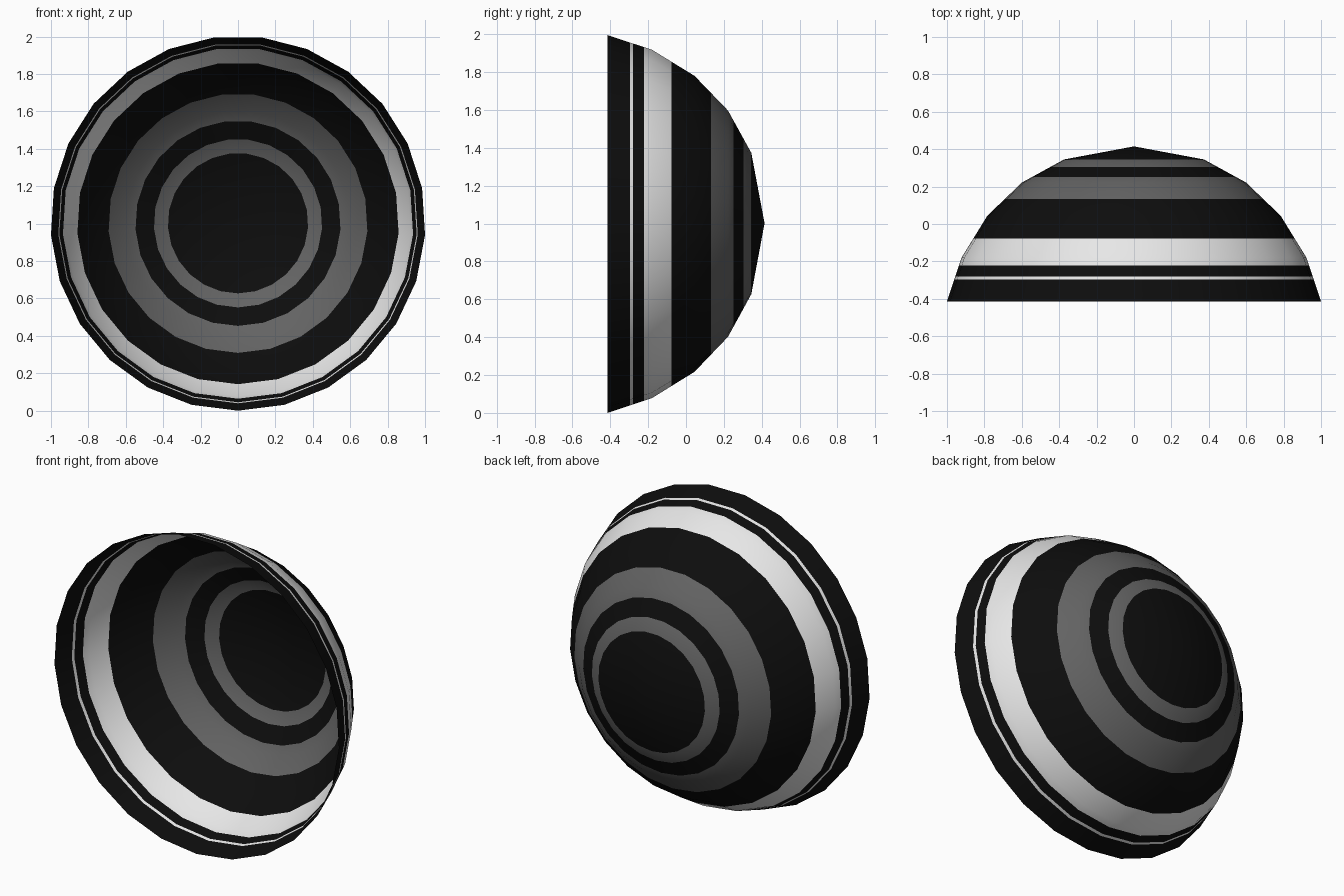
import bpy, bmesh, math

if "Cube" in bpy.data.objects:
    bpy.data.objects.remove(bpy.data.objects["Cube"])

SIDES = 25
R = 1.002


def material(name, v):
    m = bpy.data.materials.new(name)
    m.diffuse_color = (v, v, v, 1)
    m.use_nodes = True
    m.node_tree.nodes["Principled BSDF"].inputs["Base Color"].default_value = m.diffuse_color
    return m


BLACK, GREY, WHITE = 0, 1, 2
mats = [material("black", 0.004), material("dark grey", 0.125), material("white", 0.8)]

# dome profile from rim to near the tip: (radius, y)
profile = [(R, -0.415), (0.924, -0.18), (0.785, 0.045), (0.6, 0.222), (0.375, 0.345)]
TIP_Y = 0.415
# painted stripes: (y start, y end, colour)
stripes = [(-0.297, -0.28, WHITE), (-0.222, -0.077, WHITE),
           (0.133, 0.25, GREY), (0.304, 0.345, GREY)]


def radius_at(y):
    for (r0, y0), (r1, y1) in zip(profile, profile[1:]):
        if y0 <= y <= y1:
            return r0 + (r1 - r0) * (y - y0) / (y1 - y0)


def colour_at(y):
    for a, b, c in stripes:
        if a < y < b:
            return c
    return BLACK


# rings of the open dome, with extra loops at the stripe edges
levels = sorted({y for _, y in profile} | {y for s in stripes for y in s[:2]})
cz = R * math.cos(math.pi / SIDES)
cz = max(cz, R)  # lowest corner rests on the ground
bm = bmesh.new()
rings = []
for y in levels:
    r = radius_at(y)
    ring = []
    for i in range(SIDES):
        a = 2 * math.pi * i / SIDES
        ring.append(bm.verts.new((r * math.sin(a), y, cz - r * math.cos(a))))
    rings.append(ring)
tip = bm.verts.new((0, TIP_Y, cz))

for k in range(len(rings) - 1):
    c = colour_at((levels[k] + levels[k + 1]) / 2)
    for i in range(SIDES):
        j = (i + 1) % SIDES
        f = bm.faces.new((rings[k][i], rings[k][j], rings[k + 1][j], rings[k + 1][i]))
        f.material_index = c
for i in range(SIDES):
    bm.faces.new((rings[-1][i], rings[-1][(i + 1) % SIDES], tip))

for f in bm.faces:
    f.smooth = True
bmesh.ops.recalc_face_normals(bm, faces=bm.faces[:])
# normals point outward, away from the dome's hollow
bm.faces.ensure_lookup_table()
if bm.faces[-1].normal.y < 0:
    bmesh.ops.reverse_faces(bm, faces=bm.faces[:])

mesh = bpy.data.meshes.new("striped_dome")
bm.to_mesh(mesh)
bm.free()
for m in mats:
    mesh.materials.append(m)
dome = bpy.data.objects.new("striped_dome", mesh)
bpy.context.collection.objects.link(dome)
